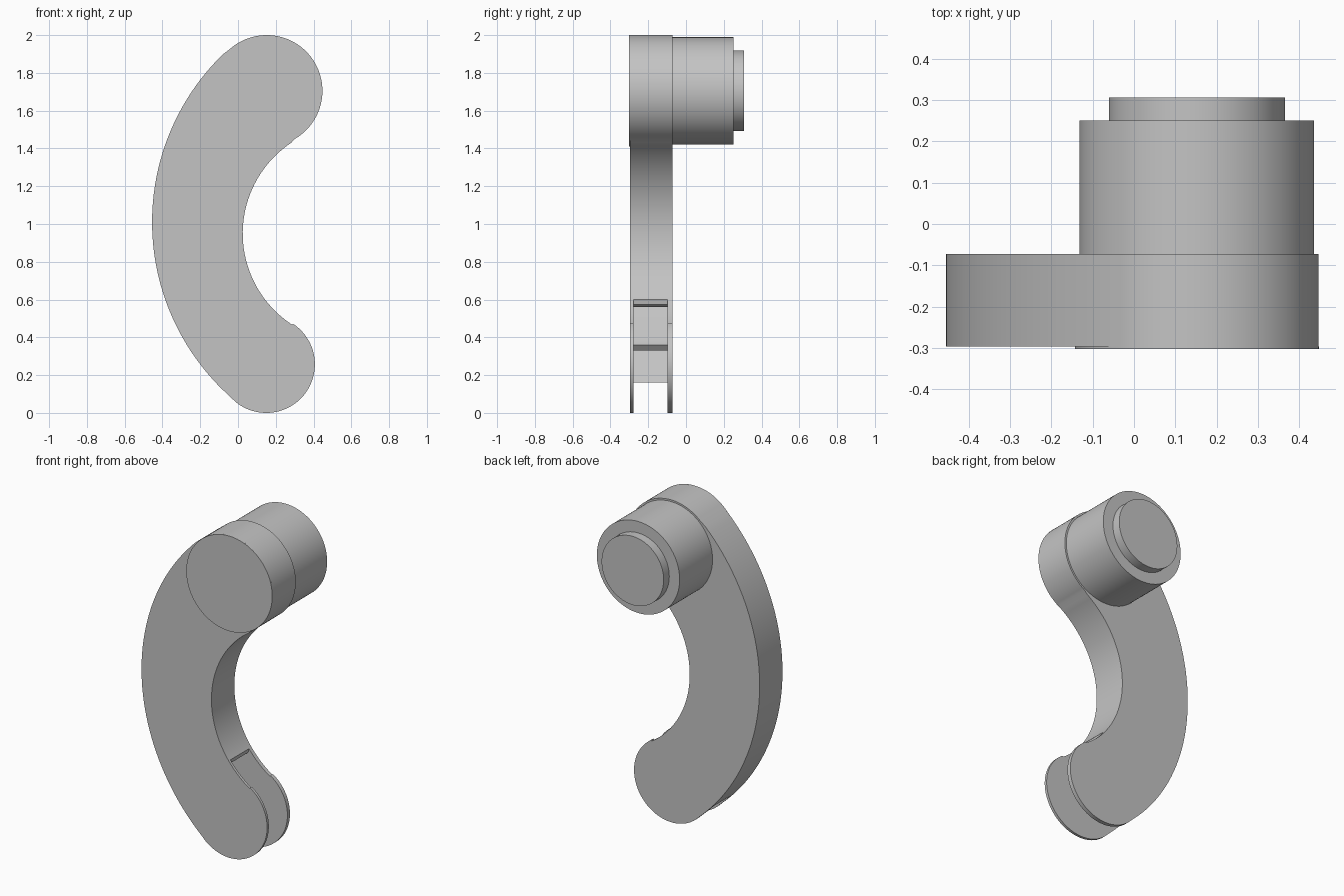
import bpy, bmesh
from math import cos, sin, radians

cube = bpy.data.objects.get("Cube")
if cube:
    bpy.data.objects.remove(cube, do_unlink=True)

grey = bpy.data.materials.new("plain grey")
grey.use_nodes = True
COLOUR = (0.55, 0.55, 0.55, 1)
grey.diffuse_color = COLOUR
grey.node_tree.nodes["Principled BSDF"].inputs["Base Color"].default_value = COLOUR


def arc(cx, cz, r, start, end, n):
    """Points of an arc in the xz plane, angles in degrees."""
    angles = [radians(start + (end - start) * i / n) for i in range(n + 1)]
    return [(cx + r * cos(a), cz + r * sin(a)) for a in angles]


def prism(name, profile, front, back):
    """Extrude an xz profile along y."""
    bm = bmesh.new()
    face = bm.faces.new([bm.verts.new((x, front, z)) for x, z in profile])
    new = bmesh.ops.extrude_face_region(bm, geom=[face])["geom"]
    verts = [v for v in new if isinstance(v, bmesh.types.BMVert)]
    bmesh.ops.translate(bm, verts=verts, vec=(0, back - front, 0))
    bmesh.ops.recalc_face_normals(bm, faces=bm.faces)
    mesh = bpy.data.meshes.new(name)
    bm.to_mesh(mesh)
    bm.free()
    mesh.materials.append(grey)
    obj = bpy.data.objects.new(name, mesh)
    bpy.context.collection.objects.link(obj)
    return obj


def activate(obj):
    bpy.ops.object.select_all(action='DESELECT')
    obj.select_set(True)
    bpy.context.view_layer.objects.active = obj


def smooth(obj):
    activate(obj)
    bpy.ops.object.shade_smooth_by_angle(angle=radians(25))


# Curved arm: round ends joined by tangent inner and outer arcs
HUB = (0.152, 1.705)
outline = (arc(*HUB, 0.295, 132.3, -59.2, 56)
           + arc(0.602, 0.95, 0.577, 120.8, 236.9, 40)[1:]
           + arc(0.15, 0.257, 0.257, 56.9, -130.1, 56)
           + arc(0.785, 1.01, 1.24, 229.9, 132.3, 48)[1:-1])
arm = prism("curved_arm", outline, -0.296, -0.072)

# Stepped slot that leaves two thin cheeks at the lower end
slot = [(0.6, 0.6), (0.143, 0.6), (0.138, 0.575), (0.11, 0.56), (-0.03, 0.56)]
slot += [(0.05, 0.39), (0.055, 0.36), (0.03, 0.33), (-0.2, 0.33)]
slot += [(-0.118, 0.16), (-0.3, -0.1), (0.6, -0.1)]
cutter = prism("slot_cutter", slot, -0.279, -0.097)
cutter.hide_render = True
cut = arm.modifiers.new("slot", 'BOOLEAN')
cut.operation = 'DIFFERENCE'
cut.solver = 'EXACT'
cut.object = cutter
activate(arm)
bpy.ops.object.modifier_apply(modifier=cut.name)
bpy.data.objects.remove(cutter, do_unlink=True)
smooth(arm)

# Round hub: front cap, barrel and rear boss
for name, radius, front, back in (
        ("front_cap", 0.295, -0.303, -0.296),
        ("hub_barrel", 0.284, -0.072, 0.251),
        ("rear_boss", 0.213, 0.251, 0.306)):
    smooth(prism(name, arc(*HUB, radius, 0, 360, 96)[:-1], front, back))
